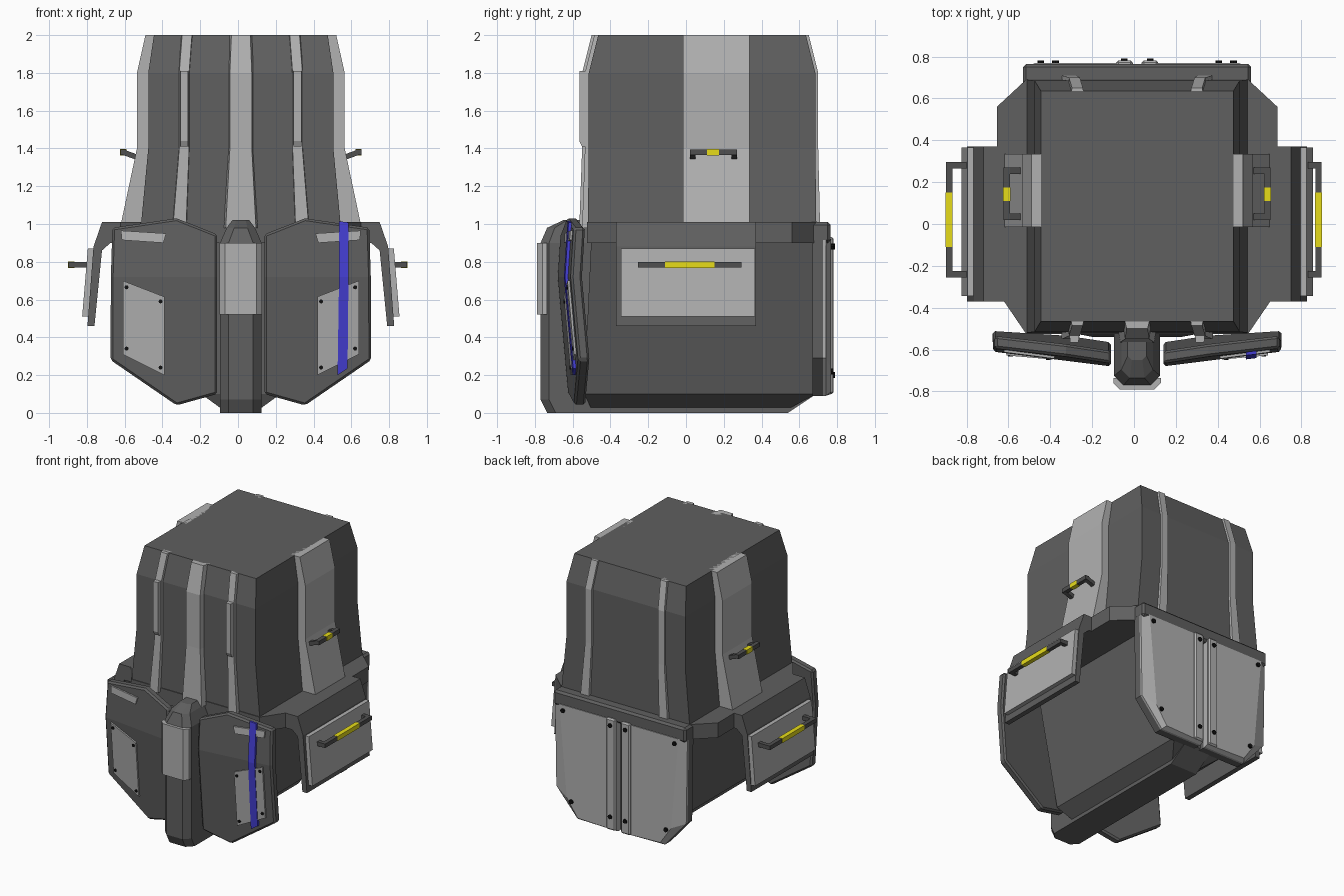
import bpy, bmesh
from mathutils import Vector

if "Cube" in bpy.data.objects:
    bpy.data.objects.remove(bpy.data.objects["Cube"])

CX = 0.015  # mirror plane of the body


def material(name, col):
    m = bpy.data.materials.new(name)
    m.diffuse_color = col
    m.use_nodes = True
    m.node_tree.nodes["Principled BSDF"].inputs["Base Color"].default_value = m.diffuse_color
    return m


YELLOW = material("yellow", (0.8, 0.72, 0.01, 1))
BLUE = material("blue", (0.06, 0.05, 0.68, 1))
DARK = material("dark_grey", (0.115, 0.115, 0.115, 1))
LIGHT = material("light_grey", (0.44, 0.44, 0.44, 1))
BAR = material("bar_grey", (0.08, 0.08, 0.08, 1))
BLACK = material("black", (0.005, 0.005, 0.005, 1))


def finish(name, bm, mat=DARK, bevel=0):
    bmesh.ops.recalc_face_normals(bm, faces=bm.faces)
    me = bpy.data.meshes.new(name)
    bm.to_mesh(me)
    bm.free()
    ob = bpy.data.objects.new(name, me)
    bpy.context.collection.objects.link(ob)
    me.materials.append(mat)
    if bevel:
        b = ob.modifiers.new("bevel", 'BEVEL')
        b.width, b.segments, b.limit_method = bevel, 1, 'ANGLE'
    return ob


def loft(name, rings, s=1, mat=DARK, bevel=0):
    """Skin closed rings of points; x is mirrored by s about CX."""
    bm = bmesh.new()
    vs = [[bm.verts.new((CX + s * x, y, z)) for x, y, z in r] for r in rings]
    n = len(vs[0])
    for a, b in zip(vs, vs[1:]):
        for i in range(n):
            j = (i + 1) % n
            bm.faces.new((a[i], a[j], b[j], b[i]))
    bm.faces.new(vs[0])
    bm.faces.new(vs[-1])
    return finish(name, bm, mat, bevel)


def rect(x0, x1, y0, y1, z):
    return [(x0, y0, z), (x1, y0, z), (x1, y1, z), (x0, y1, z)]


def box(name, x0, x1, y0, y1, z0, z1, s=1, mat=DARK, bevel=0):
    return loft(name, [rect(x0, x1, y0, y1, z0), rect(x0, x1, y0, y1, z1)], s, mat, bevel)


def extrude_y(name, profile, y0, y1, s=1, mat=DARK):
    return loft(name, [[(x, y, z) for x, z in profile] for y in (y0, y1)], s, mat)


def bolt(x, y, z, s, r=0.016):
    bm = bmesh.new()
    bmesh.ops.create_cone(bm, cap_ends=True, segments=8, radius1=r, radius2=r, depth=0.024)
    bmesh.ops.rotate(bm, verts=bm.verts, matrix=Vector((0, 0, 1)).rotation_difference(Vector((0, 1, 0))).to_matrix())
    bmesh.ops.translate(bm, verts=bm.verts, vec=(CX + s * x, y, z))
    finish("bolt", bm, BLACK)


def handle(name, s, inner, outer, y0, y1, g0, g1, t=0.015):
    xb, zb = outer
    for y in (y0 + t, y1 - t):
        loft(name + "_post", [[(x, y + a, z + b) for a, b in ((-t, -t), (t, -t), (t, t), (-t, t))]
                              for x, z in (inner, outer)], s, BAR)
    box(name + "_bar", xb - t, xb + t, y0, y1, zb - t, zb + t, s, BAR)
    e = t + 0.002
    box(name + "_grip", xb - e, xb + e, g0, g1, zb - e, zb + e, s, YELLOW)


# tower
loft("tower", [rect(-w, w, a, b, z) for z, w, a, b in (
    (0.98, 0.53, -0.52, 0.69), (1.4, 0.49, -0.515, 0.685),
    (1.8, 0.49, -0.515, 0.685), (2.0, 0.46, -0.465, 0.635))])


def rib(name, stations, s=1):
    loft(name, [[(x - wb, yb, z), (x - wt, yo, z), (x + wt, yo, z), (x + wb, yb, z)]
                for z, x, wb, wt, yb, yo in stations], s, LIGHT)


# ribs on the tower
rib("front_center_rib", [(0.98, 0, 0.105, 0.08, -0.45, -0.565), (1.4, 0, 0.075, 0.058, -0.45, -0.55),
                         (1.8, 0, 0.075, 0.058, -0.45, -0.55), (2.0, 0, 0.07, 0.05, -0.42, -0.5)])
for s in (-1, 1):
    path = ((0.98, 0.325, 0.035), (1.4, 0.3, 0.026), (1.8, 0.3, 0.026), (2.0, 0.285, 0.026))
    rib("front_side_rib", [(z, x, w + 0.008, w, -0.44, y) for (z, x, w), y in
                           zip(path, (-0.55, -0.535, -0.535, -0.485))], s)
    rib("front_rib_cover", [(1.41, 0.3, 0.026, 0.02, -0.5, -0.55), (1.44, 0.3, 0.026, 0.02, -0.5, -0.565),
                            (1.81, 0.3, 0.026, 0.02, -0.5, -0.565)], s)
    rib("back_rib", [(z, x, w + 0.008, w, 0.6, y) for (z, x, w), y in
                     zip(path, (0.71, 0.7, 0.7, 0.65))], s)
    loft("tower_side_rib", [rect(0.43, x, -0.015, 0.335, z) for z, x in
                            ((1.0, 0.635), (1.4, 0.55), (1.8, 0.55), (2.0, 0.505))], s, LIGHT)
    handle("tower_handle", s, (0.54, 1.35), (0.623, 1.38), 0.02, 0.27, 0.11, 0.175)

# shoulder rim, hull and keel
oct_pts = [(-0.53, 0.69), (0.53, 0.69), (0.67, 0.56), (0.67, -0.32),
           (0.53, -0.525), (-0.53, -0.525), (-0.67, -0.32), (-0.67, 0.56)]
loft("shoulder_rim", [[(x, y, z) for x, y in oct_pts] for z in (0.9, 1.01)])
box("back_rim", -0.545, 0.545, 0.6, 0.765, 0.9, 1.01, bevel=0.015)
loft("hull", [rect(-w, w, a, b, z) for z, w, a, b in (
    (0.02, 0.1, -0.5, 0.54), (0.1, 0.21, -0.54, 0.69), (0.95, 0.42, -0.5, 0.69))])
loft("keel", [rect(-0.11, 0.11, -0.6, y, z) for y, z in ((0.54, 0), (0.69, 0.1), (0.69, 0.2))])


# front column with its cover
def column_ring(z, w, f, back, c=0.045):
    return [(-w, back, z), (-w, f + c, z), (-w + c, f, z), (w - c, f, z), (w, f + c, z), (w, back, z)]


loft("front_column", [column_ring(0, 0.11, -0.735, -0.5), column_ring(0.07, 0.11, -0.77, -0.5),
                      column_ring(0.9, 0.11, -0.77, -0.5), column_ring(0.98, 0.075, -0.735, -0.5, 0.04),
                      column_ring(1.02, 0.045, -0.65, -0.5, 0.02)])
loft("column_cover", [column_ring(z, 0.113, -0.79, -0.735, 0.03) for z in (0.52, 0.9)], 1, LIGHT)


# folded front shields
def shield_y(x, z):
    u = (z - 0.72) / (0.31 if z > 0.72 else -0.67)
    return -0.68 + u * (0.02 if z > 0.72 else 0.06) + 0.125 * (x - 0.125)


def plate(name, polys, s, off, thick, mat=DARK, bevel=0):
    """Plate lying on the shield face, front raised by off."""
    bm = bmesh.new()
    for p in polys:
        bm.faces.new([bm.verts.new((CX + s * x, shield_y(x, z) - off, z)) for x, z in p])
    bmesh.ops.remove_doubles(bm, verts=bm.verts, dist=1e-4)
    bmesh.ops.recalc_face_normals(bm, faces=bm.faces)
    geo = bmesh.ops.extrude_face_region(bm, geom=bm.faces[:], use_keep_orig=True)
    bmesh.ops.translate(bm, verts=[v for v in geo["geom"] if isinstance(v, bmesh.types.BMVert)],
                        vec=(0, thick, 0))
    finish(name, bm, mat, bevel)


for s in (-1, 1):
    plate("front_shield", [
        [(0.125, 0.945), (0.34, 1.03), (0.68, 0.98), (0.688, 0.72), (0.125, 0.72)],
        [(0.125, 0.72), (0.688, 0.72), (0.69, 0.28), (0.34, 0.04), (0.125, 0.10)]], s, 0, 0.06, bevel=0.012)
    low = [(0.405, 0.615), (0.625, 0.7), (0.625, 0.31), (0.405, 0.2)]
    plate("shield_access_plate", [low], s, 0.012, 0.02, LIGHT)
    plate("shield_top_plate", [[(0.395, 0.95), (0.635, 0.965), (0.63, 0.915), (0.41, 0.9)]], s, 0.012, 0.02, LIGHT)
    for x, z in ((0.425, 0.59), (0.605, 0.665), (0.605, 0.34), (0.425, 0.24)):
        bolt(x, shield_y(x, z) - 0.006, z, s, 0.011)
plate("blue_stripe", [[(0.52, 1.015), (0.57, 1.008), (0.57, 0.72), (0.52, 0.72)],
                      [(0.52, 0.72), (0.57, 0.72), (0.565, 0.235), (0.512, 0.2)]], 1, 0.016, 0.016, BLUE)

# side flaps with plates and handles
for s in (-1, 1):
    extrude_y("side_flap", [(0.6, 1.01), (0.735, 1.01), (0.78, 0.88), (0.812, 0.46),
                            (0.775, 0.46), (0.735, 0.86), (0.69, 0.9), (0.6, 0.9)], -0.37, 0.37, s)
    extrude_y("flap_plate", [(0.77, 0.87), (0.81, 0.87), (0.84, 0.51), (0.79, 0.51)], -0.345, 0.365, s, LIGHT)
    out = 0.866 if s > 0 else 0.898
    handle("flap_handle", s, (0.8, 0.785), (out, 0.785), -0.255, 0.295, -0.11, 0.15)

# back plates: dark base, bevelled light panels, raised strips and bolts
for s in (-1, 1):
    outer = [(0.02, 0.93), (0.545, 0.93), (0.535, 0.29), (0.36, 0.09), (0.02, 0.09)]
    inner = [(0.02, 0.92), (0.49, 0.92), (0.43, 0.24), (0.34, 0.11), (0.02, 0.1)]
    extrude_y("back_plate_base", outer, 0.67, 0.725, s)
    loft("back_plate", [[(x, y, z) for x, z in p] for p, y in ((outer, 0.725), (outer, 0.74), (inner, 0.768))],
         s, LIGHT)
    box("back_strip", 0.022, 0.1, 0.74, 0.782, 0.1, 0.93, s, LIGHT, bevel=0.01)
    for x, z in ((0.46, 0.88), (0.39, 0.22)):
        bolt(x, 0.768, z, s)
    for z in (0.88, 0.2):
        bolt(0.062, 0.778, z, s)
